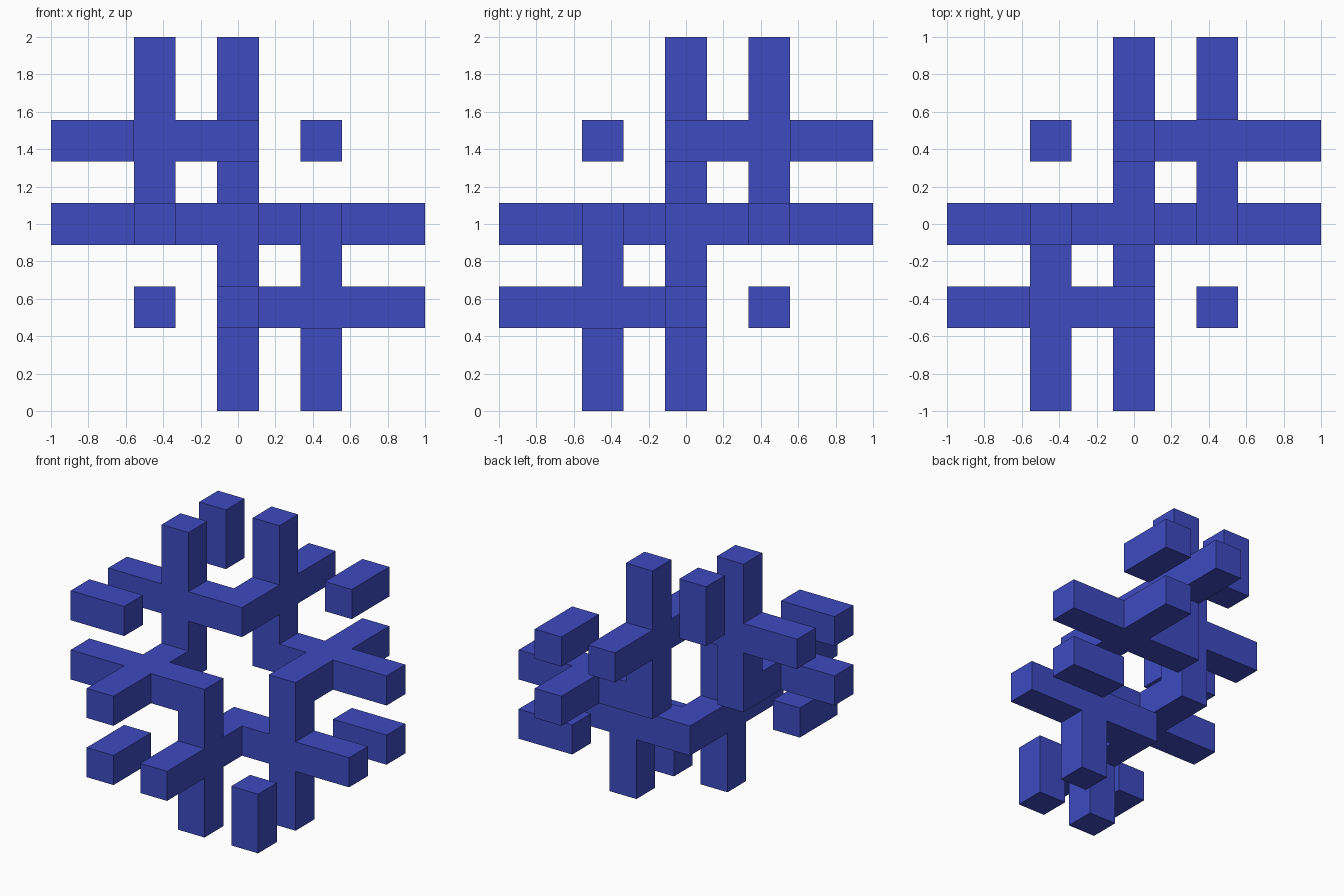
import bpy, bmesh
from mathutils import Vector

if "Cube" in bpy.data.objects:
    bpy.data.objects.remove(bpy.data.objects["Cube"], do_unlink=True)

CELL = 2 / 9          # bar thickness; the model is nine cells wide
BLUE = (0.047, 0.070, 0.53, 1)

mat = bpy.data.materials.new("royal blue")
mat.use_nodes = True
mat.diffuse_color = BLUE
mat.node_tree.nodes["Principled BSDF"].inputs["Base Color"].default_value = BLUE


def bar(axis, start, sign, *cross):
    """Cells of a bar running outward along an axis, at the given cross position."""
    cells = set()
    for i in range(start, 5):
        c = list(cross)
        c.insert(axis, sign * i)
        cells.add(tuple(c))
    return cells


def build(name, cells):
    """Join the cells into one clean solid, keeping only the outer faces."""
    bm = bmesh.new()
    for c in cells:
        for axis in range(3):
            for s in (-1, 1):
                n = [0, 0, 0]
                n[axis] = s
                if tuple(a + b for a, b in zip(c, n)) in cells:
                    continue
                n = Vector(n)
                u = Vector((n.y, n.z, n.x))
                v = n.cross(u)
                mid = Vector(c) + n / 2
                quad = [mid + (a * u + b * v) / 2
                        for a, b in ((-1, -1), (1, -1), (1, 1), (-1, 1))]
                bm.faces.new([bm.verts.new(p * CELL + Vector((0, 0, 1))) for p in quad])
    bmesh.ops.remove_doubles(bm, verts=bm.verts, dist=0.001)
    bmesh.ops.dissolve_limit(bm, angle_limit=0.01, verts=bm.verts, edges=bm.edges)
    mesh = bpy.data.meshes.new(name)
    bm.to_mesh(mesh)
    bm.free()
    mesh.materials.append(mat)
    bpy.context.collection.objects.link(bpy.data.objects.new(name, mesh))


def opposite(cells):
    return {tuple(-v for v in c) for c in cells}


# Ring of six crosses, each made of two bars; the other half is point mirrored
half = (bar(0, 0, -1, 0, 2) | bar(2, 0, 1, -2, 0)      # upper left cross
        | bar(1, 0, 1, 0, 2) | bar(2, 0, 1, 0, 2)      # upper back cross
        | bar(0, 0, 1, 2, 0) | bar(1, 0, 1, 2, 0))     # middle back cross
build("lattice_ring", half | opposite(half))

# Short loose bars around the ring, in opposite pairs
for name, cells in (("x_stub", bar(0, 3, -1, -2, 2)),
                    ("y_stub", bar(1, 3, 1, 2, 2)),
                    ("z_stub", bar(2, 3, 1, -2, 2))):
    build(name + "_upper", cells)
    build(name + "_lower", opposite(cells))
